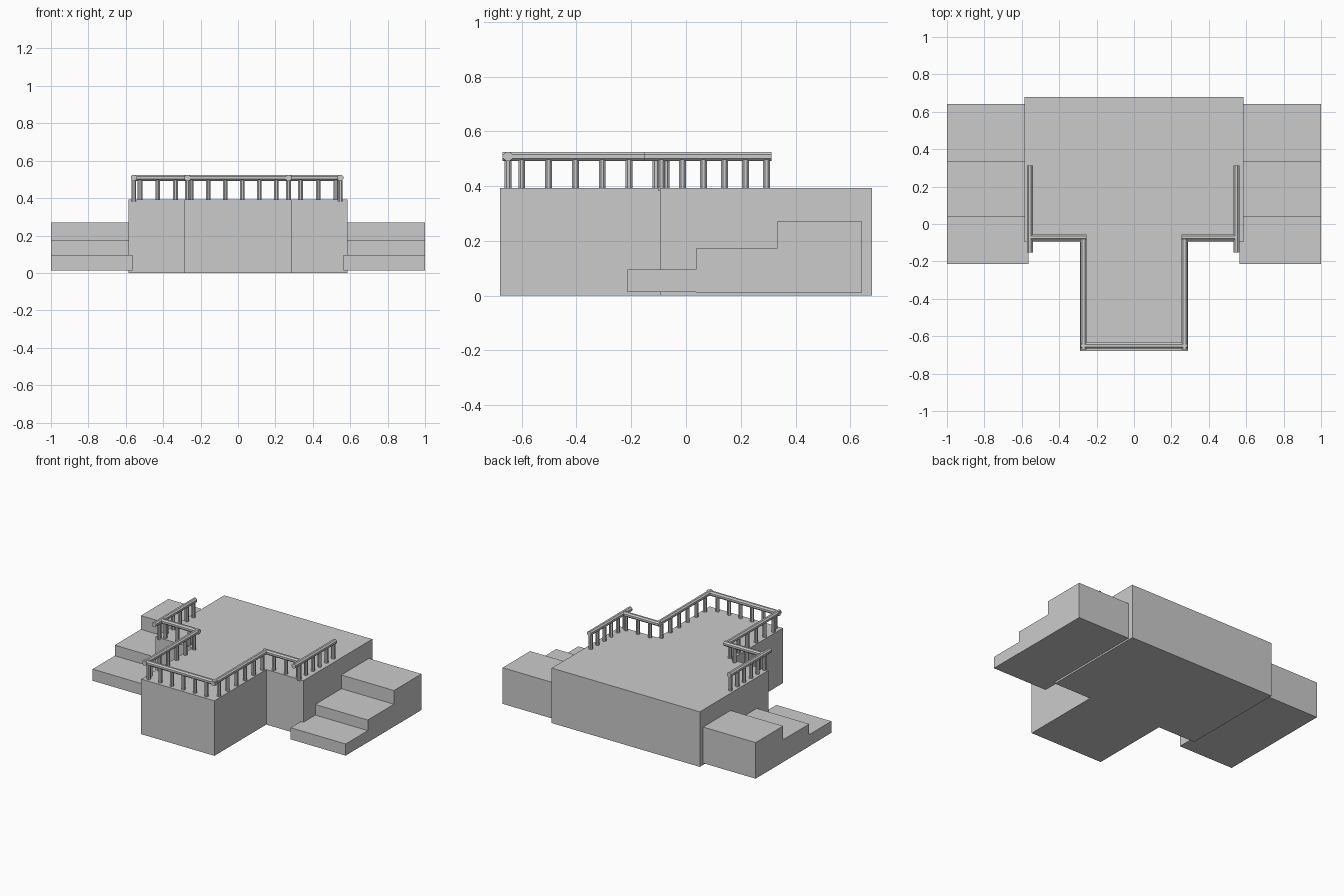
import bpy, bmesh
from math import pi
from mathutils import Vector, Matrix

if "Cube" in bpy.data.objects:
    bpy.data.objects.remove(bpy.data.objects["Cube"])


def finish(name, bm):
    bmesh.ops.recalc_face_normals(bm, faces=bm.faces)
    me = bpy.data.meshes.new(name)
    bm.to_mesh(me)
    bm.free()
    ob = bpy.data.objects.new(name, me)
    bpy.context.collection.objects.link(ob)
    return ob


def extrude(name, points, direction):
    """Solid prism from a closed outline."""
    bm = bmesh.new()
    face = bm.faces.new([bm.verts.new(p) for p in points])
    res = bmesh.ops.extrude_face_region(bm, geom=[face], use_keep_orig=True)
    moved = [v for v in res["geom"] if isinstance(v, bmesh.types.BMVert)]
    bmesh.ops.translate(bm, verts=moved, vec=direction)
    return finish(name, bm)


def rod(bm, a, b, radius, sides=8):
    a, b = Vector(a), Vector(b)
    d = b - a
    m = (Matrix.Translation((a + b) / 2) @ d.to_track_quat('Z', 'Y').to_matrix().to_4x4()
         @ Matrix.Rotation(pi / sides, 4, 'Z'))
    bmesh.ops.create_cone(bm, cap_ends=True, segments=sides, radius1=radius,
                          radius2=radius, depth=d.length, matrix=m)


# T-shaped platform
TOP = 0.393
half = [(0.29, -0.68), (0.29, -0.095), (0.585, -0.095), (0.585, 0.68)]
outline = half + [(-x, y) for x, y in reversed(half)]
extrude("platform", [(x, y, 0) for x, y in outline], (0, 0, TOP))

# Stairs on both sides
upper = [(0.037, 0.012), (0.642, 0.012), (0.642, 0.27), (0.332, 0.27),
         (0.332, 0.172), (0.037, 0.172)]
lower = [(-0.213, 0.013), (0.037, 0.013), (0.037, 0.096), (-0.213, 0.096)]
for s, side in ((-1, "left"), (1, "right")):
    extrude(side + "_upper_steps", [(s, y, z) for y, z in upper], (-s * 0.417, 0, 0))
    extrude(side + "_bottom_step", [(s, y, z) for y, z in lower], (-s * 0.435, 0, 0))

# Railing: each run is a handrail with evenly spaced balusters
RAIL_Z, RAIL_R, POST_R = 0.508, 0.0175, 0.0135


def railing(name, rail_a, rail_b, post_a, post_b, count):
    bm = bmesh.new()
    rod(bm, (*rail_a, RAIL_Z), (*rail_b, RAIL_Z), RAIL_R)
    for i in range(count):
        x, y = Vector(post_a).lerp(Vector(post_b), i / (count - 1))
        rod(bm, (x, y, TOP - 0.01), (x, y, RAIL_Z), POST_R)
    finish(name, bm)


railing("front_railing", (-0.285, -0.65), (0.285, -0.65), (-0.25, -0.65), (0.205, -0.65), 6)
for s, side in ((-1, "left"), (1, "right")):
    xi = s * 0.27
    xo = -0.557 if s < 0 else 0.547
    railing(side + "_inner_railing", (xi, -0.67), (xi, -0.08), (xi, -0.60), (xi, -0.11), 6)
    railing(side + "_shoulder_railing", (s * 0.255, -0.072), (xo, -0.072),
            (s * 0.334, -0.072), (s * 0.524, -0.072), 3)
    railing(side + "_outer_railing", (xo, -0.153), (xo, 0.312), (xo, -0.09), (xo, 0.294), 6)
